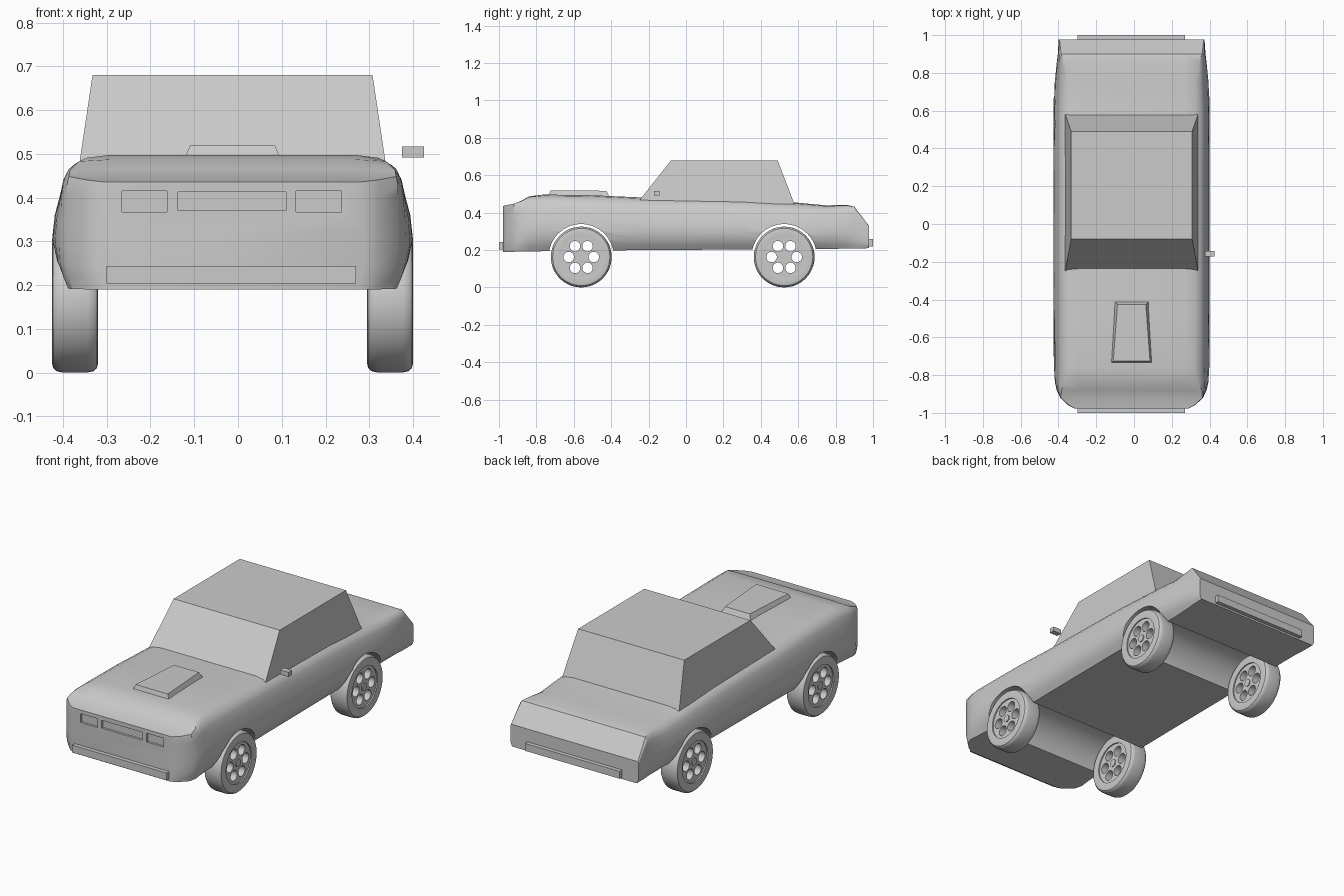
import bpy, bmesh, math
from mathutils import Matrix

if "Cube" in bpy.data.objects:
    bpy.data.objects.remove(bpy.data.objects["Cube"])

CX = -0.0125          # centre line of the car (the mirror shifts it off x = 0)
paint = bpy.data.materials.new("light grey")
paint.diffuse_color = (0.6, 0.6, 0.6, 1)
paint.use_nodes = True
paint.node_tree.nodes["Principled BSDF"].inputs["Base Color"].default_value = paint.diffuse_color


def finish(name, bm, smooth=None):
    bmesh.ops.recalc_face_normals(bm, faces=bm.faces)
    me = bpy.data.meshes.new(name)
    bm.to_mesh(me)
    bm.free()
    me.materials.append(paint)
    ob = bpy.data.objects.new(name, me)
    bpy.context.collection.objects.link(ob)
    if smooth:
        soften(ob, smooth)
    return ob


def soften(ob, angle=30):
    bpy.ops.object.select_all(action='DESELECT')
    ob.select_set(True)
    bpy.context.view_layer.objects.active = ob
    bpy.ops.object.shade_smooth_by_angle(angle=math.radians(angle))


def loft(name, rings, smooth=None, closed=False):
    """Skin a list of equal-length point rings, capping the ends."""
    bm = bmesh.new()
    vs = [[bm.verts.new(p) for p in r] for r in rings]
    n = len(vs[0])
    pairs = list(zip(vs, vs[1:])) + ([(vs[-1], vs[0])] if closed else [])
    for a, b in pairs:
        for i in range(n):
            j = (i + 1) % n
            bm.faces.new((a[i], a[j], b[j], b[i]))
    if not closed:
        bm.faces.new(vs[0])
        bm.faces.new(vs[-1])
    return finish(name, bm, smooth)


def box(name, x0, x1, y0, y1, z0, z1):
    return loft(name, [[(x0, y0, z), (x1, y0, z), (x1, y1, z), (x0, y1, z)] for z in (z0, z1)])


def frustum(name, low, high):
    """Each end is four (x, y, z) corners given as front/back half widths, y and z."""
    def ring(wf, yf, zf, wb, yb, zb):
        return [(CX - wf, yf, zf), (CX + wf, yf, zf), (CX + wb, yb, zb), (CX - wb, yb, zb)]
    return loft(name, [ring(*low), ring(*high)])


def rod(name, x, y, z, r, length, seg=32):
    """Cylinder lying along x."""
    bm = bmesh.new()
    bmesh.ops.create_cone(bm, cap_ends=True, segments=seg, radius1=r, radius2=r, depth=length,
                          matrix=Matrix.Translation((x, y, z)) @ Matrix.Rotation(math.pi / 2, 4, 'Y'))
    return finish(name, bm)


def cut(ob, cutters):
    for c in cutters:
        m = ob.modifiers.new("cut", 'BOOLEAN')
        m.operation, m.solver, m.object = 'DIFFERENCE', 'EXACT', c
        bpy.context.view_layer.objects.active = ob
        bpy.ops.object.modifier_apply(modifier=m.name)
        bpy.data.objects.remove(c)


# Body: rounded section blended into a boxy one at nose and tail
ROUND = [(.89, 0), (.94, .1), (.975, .2), (1, .36), (.985, .55), (.96, .68), (.935, .83),
         (.89, .92), (.81, .98), (.69, 1)]
BOXY = [(.97, 0), (.99, .1), (1, .2), (1, .36), (1, .55), (1, .68), (1, .83),
        (1, .93), (.99, 1), (.69, 1)]
STATIONS = [  # y, half width, bottom, top, boxiness
    (-.978, .30, .190, .436, 1), (-.96, .335, .19, .44, 1), (-.92, .378, .191, .448, 1),
    (-.88, .397, .192, .464, .7), (-.84, .406, .193, .487, .3), (-.76, .411, .194, .497, 0),
    (-.5, .4125, .197, .493, 0), (-.25, .4125, .2, .482, 0), (.3, .4125, .203, .471, 0),
    (.6, .4125, .205, .453, 0), (.75, .407, .206, .439, .1), (.86, .396, .208, .442, .5),
    (.9, .391, .209, .432, .8), (.978, .386, .21, .33, 1)]
rings = []
for y, w, zb, zt, b in STATIONS:
    half = [(w * (r[0] + (s[0] - r[0]) * b), zb + (zt - zb) * (r[1] + (s[1] - r[1]) * b))
            for r, s in zip(ROUND, BOXY)]
    rings.append([(CX + x, y, z) for x, z in half] + [(CX - x, y, z) for x, z in reversed(half)])
body = loft("body", rings)

# Wheel tunnels, headlight recesses and grille recess
AXLES, WZ = (-.56, .525), .163
cut(body, [rod("arch_cutter", CX, y, WZ + .002, .174, 1.2, 64) for y in AXLES])
cut(body, [box("recess_cutter", x0, x1, -1.05, -.966, z0, z1) for x0, x1, z0, z1 in
           ((-.265, -.162, .367, .415), (-.137, .11, .37, .413), (.133, .237, .367, .415))])
soften(body)

# Cabin and bonnet scoop
frustum("cabin", (.352, -.25, .465, .352, .58, .445), (.32, -.08, .68, .32, .49, .68))
frustum("bonnet_scoop", (.11, -.735, .488, .09, -.41, .485), (.097, -.725, .519, .075, -.425, .517))

# Bumpers and the single side mirror
box("front_bumper", -.3, .27, -1, -.97, .203, .243)
box("rear_bumper", -.3, .27, .97, 1, .22, .26)
box("side_mirror", .375, .425, -.172, -.142, .492, .517)

# Wheels: lathed tyre, drilled rim and hub
TYRE = [(.11, -.05), (.142, -.0525), (.153, -.05), (.16, -.042), (.1625, -.03), (.1625, .03),
        (.16, .042), (.153, .05), (.142, .0525), (.11, .05)]
for end, y in zip(("front", "rear"), AXLES):
    for side, s in (("left", -1), ("right", 1)):
        x = CX + s * .36
        label = end + "_" + side
        turn = [2 * math.pi * i / 48 for i in range(48)]
        loft(label + "_tyre", [[(x + d, y + r * math.cos(a), WZ + r * math.sin(a)) for r, d in TYRE]
                               for a in turn], 35, closed=True)
        rim = rod(label + "_rim", x, y, WZ, .111, .086, 48)
        cut(rim, [rod("hole_cutter", x, y + .067 * math.cos(k * math.pi / 3),
                      WZ + .067 * math.sin(k * math.pi / 3), .028, .3, 24) for k in range(6)])
        soften(rim)
        soften(rod(label + "_hub", x, y, WZ, .02, .096, 24))
